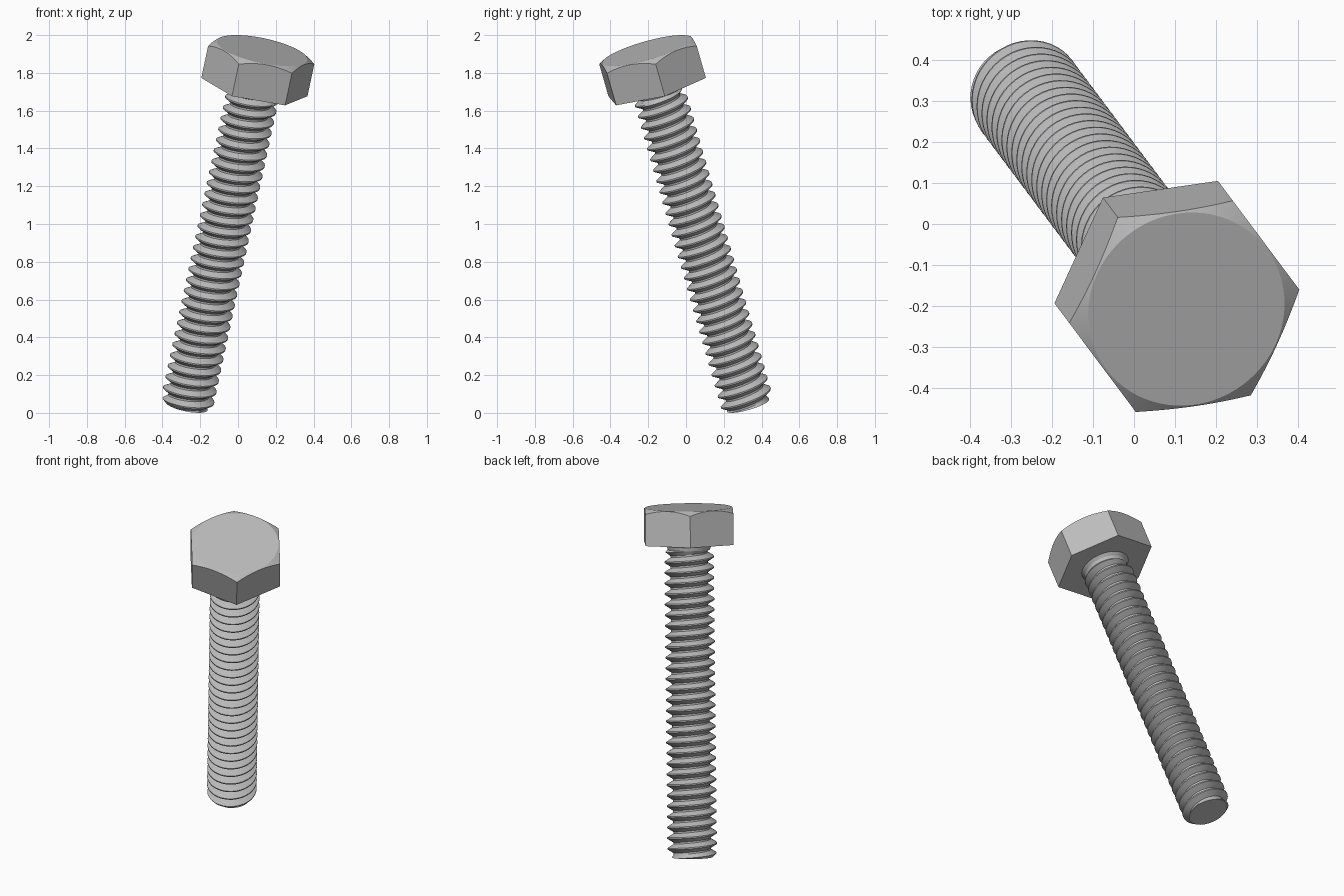
import bpy, bmesh, math
from mathutils import Matrix, Vector

cube = bpy.data.objects.get("Cube")
if cube:
    bpy.data.objects.remove(cube, do_unlink=True)

# Main dimensions, measured along the bolt from its tip
SHAFT_LENGTH = 1.79
THREAD_END = 1.755
PITCH = 0.0605
CREST, ROOT, TIP, NECK = 0.141, 0.106, 0.115, 0.12
APOTHEM = 0.2495
HEAD_HEIGHT = 0.205
CROWN = 0.245
SEGMENTS = 48

# Leaning pose of the whole bolt
pose = (Matrix.Translation((-0.273, 0.328, 0.0386))
        @ Matrix.Rotation(math.radians(-53.2), 4, 'Z')
        @ Matrix.Rotation(math.radians(19.6), 4, 'Y'))

steel = bpy.data.materials.new("grey steel")
steel.use_nodes = True
grey = (0.5, 0.5, 0.5, 1)
steel.diffuse_color = grey
steel.node_tree.nodes["Principled BSDF"].inputs["Base Color"].default_value = grey


def polar(radius, angle, height):
    return Vector((radius * math.cos(angle), radius * math.sin(angle), height))


def skin(bm, rows, closed):
    """Join rows of points with quads."""
    rows = [[bm.verts.new(p) for p in row] for row in rows]
    for low, high in zip(rows, rows[1:]):
        n = len(low)
        for i in range(n if closed else n - 1):
            j = (i + 1) % n
            bm.faces.new((low[i], low[j], high[j], high[i]))


def finish(bm, name):
    """Weld, cap the open ends, pose and shade a part."""
    bmesh.ops.remove_doubles(bm, verts=bm.verts, dist=1e-5)
    bmesh.ops.holes_fill(bm, edges=[e for e in bm.edges if e.is_boundary], sides=0)
    bmesh.ops.recalc_face_normals(bm, faces=bm.faces)
    mesh = bpy.data.meshes.new(name)
    bm.to_mesh(mesh)
    bm.free()
    mesh.materials.append(steel)
    obj = bpy.data.objects.new(name, mesh)
    obj.matrix_world = pose
    bpy.context.collection.objects.link(obj)
    bpy.ops.object.select_all(action='DESELECT')
    obj.select_set(True)
    bpy.context.view_layer.objects.active = obj
    bpy.ops.object.shade_smooth_by_angle(angle=math.radians(25))


# Threaded shaft: a V profile swept along a right-hand helix
def thread_point(along, radius, angle):
    if along <= 0:
        return polar(TIP, angle, 0)
    if along >= THREAD_END:
        return polar(NECK, angle, THREAD_END)
    limit = min(TIP + along, NECK + THREAD_END - along)
    return polar(min(radius, limit), angle, along)


profile = [(0, ROOT), (0.16, ROOT), (0.52, CREST), (0.64, CREST)]
bm = bmesh.new()
rows = []
for turn in range(-2, math.ceil(THREAD_END / PITCH) + 2):
    for part, radius in profile:
        rows.append([thread_point((turn + part + m / SEGMENTS) * PITCH, radius,
                                  math.tau * (m % SEGMENTS) / SEGMENTS)
                     for m in range(SEGMENTS + 1)])
skin(bm, rows, closed=False)
finish(bm, "threaded_shaft")


# Plain neck flaring into the underside of the head
bm = bmesh.new()
skin(bm, [[polar(r, math.tau * i / SEGMENTS, z) for i in range(SEGMENTS)]
          for r, z in ((NECK, THREAD_END), (0.125, 1.773), (0.14, SHAFT_LENGTH))],
     closed=True)
finish(bm, "neck")


# Hexagonal head with a conical chamfer that leaves arcs on the flats
steps = 72
angles = [math.tau * i / steps for i in range(steps)]
top = SHAFT_LENGTH + HEAD_HEIGHT


def hex_radius(angle):
    return APOTHEM / math.cos(angle % (math.pi / 3) - math.pi / 6)


def chamfer_height(radius):
    return top - (radius - CROWN) * math.tan(math.pi / 6)


bm = bmesh.new()
skin(bm, [[polar(hex_radius(a), a, SHAFT_LENGTH) for a in angles],
          [polar(hex_radius(a), a, chamfer_height(hex_radius(a))) for a in angles],
          [polar(CROWN, a, top) for a in angles]], closed=True)
finish(bm, "hex_head")
